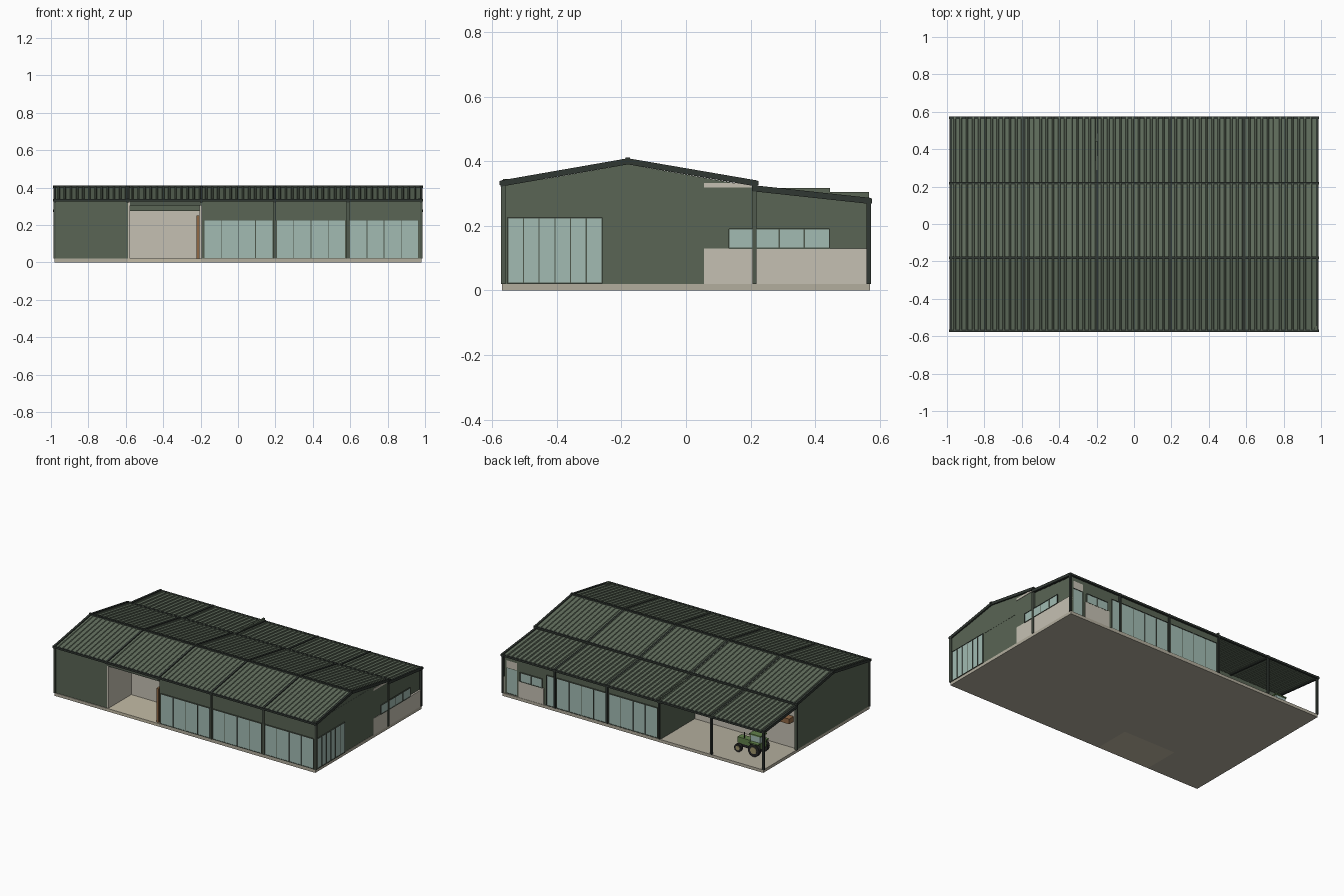
import bpy, math

if "Cube" in bpy.data.objects:
    bpy.data.objects.remove(bpy.data.objects["Cube"])

# Colours
def material(name, r, g, b):
    m = bpy.data.materials.new(name)
    m.diffuse_color = (r, g, b, 1)
    m.use_nodes = True
    m.node_tree.nodes["Principled BSDF"].inputs["Base Color"].default_value = m.diffuse_color
    return m

GREEN = material("green_cladding", .10, .13, .09)
ROOF = material("green_roof", .12, .155, .11)
DARK = material("dark_frame", .03, .038, .032)
POST = material("post_green", .08, .10, .075)
BEIGE = material("beige_wall", .56, .53, .45)
SLAB = material("concrete", .45, .42, .34)
PAVE = material("entry_floor", .55, .50, .38)
GLASS = material("glass", .36, .50, .45)
WOOD = material("wood", .28, .14, .06)
RUBBER = material("rubber", .02, .02, .02)
PAINT = material("tractor_green", .12, .22, .07)
HUB = material("wheel_hub", .35, .30, .15)


def mesh(name, verts, faces, mat):
    me = bpy.data.meshes.new(name)
    me.from_pydata(verts, [], faces)
    me.update()
    o = bpy.data.objects.new(name, me)
    me.materials.append(mat)
    bpy.context.collection.objects.link(o)
    return o


def prism(name, profile, x0, x1, mat):
    """Extrude a counter-clockwise (y, z) profile along x."""
    n = len(profile)
    v = [(x, y, z) for x in (x0, x1) for y, z in profile]
    f = [tuple(reversed(range(n))), tuple(range(n, 2 * n))]
    f += [(i, (i + 1) % n, n + (i + 1) % n, n + i) for i in range(n)]
    return mesh(name, v, f, mat)


def box(name, x0, x1, y0, y1, z0, z1, mat):
    return prism(name, [(y0, z0), (y1, z0), (y1, z1), (y0, z1)], x0, x1, mat)


def wheel(name, x, y, z, r, w, mat):
    bpy.ops.mesh.primitive_cylinder_add(vertices=20, radius=r, depth=w,
                                        location=(x, y, z), rotation=(math.pi / 2, 0, 0))
    o = bpy.context.object
    o.name = name
    o.data.materials.append(mat)


GRID = [-.98, -.588, -.196, .196, .588, .98]   # frame lines along x
RIDGE_Y, RIDGE_Z = -.18, .402
FRONT, STEP, BACK = -.575, .222, .575

# Floor slab in its zones
box("floor_slab_main", -.196, .98, -.57, .57, 0, .02, SLAB)
box("floor_slab_rear", -.98, -.196, -.32, .57, 0, .02, SLAB)
box("floor_slab_corner", -.98, -.588, -.57, -.32, 0, .02, SLAB)
box("entry_floor", -.588, -.196, -.57, -.32, 0, .02, PAVE)

# Corrugated roof slopes with framing strips
def roof(name, y0, z0, y1, z1):
    xs, ribs = [], 60
    pitch = 1.97 / ribs
    for i in range(ribs):
        x = -.985 + i * pitch
        xs += [(x, 0), (x + pitch * .62, 0), (x + pitch * .70, .005), (x + pitch * .92, .005)]
    xs.append((.985, 0))
    v = [(x, y, z + h) for y, z in ((y0, z0), (y1, z1)) for x, h in xs]
    n = len(xs)
    o = mesh(name, v, [(i, i + 1, n + i + 1, n + i) for i in range(n - 1)], ROOF)
    s = o.modifiers.new("sheet", 'SOLIDIFY')
    s.thickness, s.offset = .006, -1
    for k, x in enumerate(GRID):
        prism(f"{name}_rafter_{k}", [(y0, z0 - .012), (y1, z1 - .012), (y1, z1 + .007), (y0, z0 + .007)],
              x - .007, x + .007, DARK)


roof("front_roof", FRONT, .333, RIDGE_Y, RIDGE_Z)
roof("middle_roof", RIDGE_Y, RIDGE_Z, STEP, .333)
roof("rear_roof", .205, .319, BACK, .279)
for nm, y, z in (("front_eave", FRONT + .004, .333), ("ridge_cap", RIDGE_Y, RIDGE_Z + .003),
                 ("middle_eave", STEP - .005, .333), ("rear_eave", BACK - .006, .277)):
    box(nm, -.99, .99, y - .007, y + .007, z - .007, z + .006, DARK)

# Gable end walls
def gable(name, x0, x1, rear):
    top = .39 - .175 * (rear - RIDGE_Y)
    prism(name, [(-.566, .02), (rear, .02), (rear, top), (RIDGE_Y, .39), (-.566, .322)], x0, x1, GREEN)


gable("left_gable_wall", -.98, -.965, .213)
gable("right_gable_wall", .963, .978, .213)
prism("right_rear_wall", [(.2, .02), (.565, .02), (.565, .27), (.2, .31)], .955, .968, GREEN)
box("right_low_wall", .96, .980, .055, .565, .02, .13, BEIGE)
box("right_top_panel", .96, .981, .055, .213, .318, .332, BEIGE)
for nm, y0, y1 in (("front", -.567, -.258), ("middle", -.258, .055)):
    box(f"right_{nm}_cladding", .965, .979, y0, y1, .225, .345, GREEN)

# Glazing: pane plus frame bars, facing along x or y
def glazing(name, a0, a1, z0, z1, pos, axis, out, bars):
    d0, d1 = sorted((pos, pos + out * .004))
    e0, e1 = sorted((pos, pos + out * .007))
    def place(nm, a, b, c, d, lo, hi, m):
        if axis == 'x':
            box(nm, a, b, lo, hi, c, d, m)
        else:
            box(nm, lo, hi, a, b, c, d, m)
    place(name + "_glass", a0, a1, z0, z1, d0, d1, GLASS)
    for i in range(bars + 1):
        a = a0 + (a1 - a0) * i / bars
        place(f"{name}_mullion_{i}", a - .0018, a + .0018, z0, z1, e0, e1, POST)
    for i, z in enumerate((z0, z1)):
        place(f"{name}_rail_{i}", a0, a1, z - .002, z + .002, e0, e1, POST)


glazing("right_front_window", -.552, -.26, .022, .225, .978, 'y', 1, 6)
glazing("right_rear_window", .133, .444, .13, .19, .977, 'y', 1, 4)

# Front walls
box("front_solid_wall", -.975, -.588, -.566, -.55, .02, .33, GREEN)
box("front_glazed_wall", -.196, .975, -.563, -.55, .02, .33, GREEN)
for i, (a, b) in enumerate(((-.182, .185), (.206, .574), (.598, .964))):
    glazing(f"front_window_{i}", a, b, .022, .225, -.563, 'x', -1, 4)

# Recessed entry
box("entry_rear_wall", -.588, -.196, -.32, -.305, .02, .33, BEIGE)
box("entry_left_wall", -.588, -.578, -.566, -.305, .02, .33, BEIGE)
box("entry_right_wall", -.206, -.196, -.55, -.305, .02, .33, BEIGE)
box("entry_lintel", -.588, -.196, -.335, -.32, .275, .325, GREEN)
box("entry_header", -.588, -.196, -.566, -.55, .305, .33, POST)
box("entry_door_leaf", -.222, -.206, -.56, -.46, .02, .25, WOOD)

# Rear walls of the enclosed rooms
box("rear_glazed_wall", -.196, .86, .548, .562, .02, .272, GREEN)
box("rear_corner_header", .86, .97, .548, .562, .245, .272, GREEN)
box("rear_corner_jamb", .86, .875, .548, .562, .02, .245, GREEN)
box("rear_low_wall", .672, .86, .55, .568, .02, .13, BEIGE)
glazing("rear_small_window", .685, .85, .13, .19, .562, 'x', 1, 2)
glazing("rear_side_light", .594, .65, .022, .225, .562, 'x', 1, 1)
for i, (a, b) in enumerate(((.206, .574), (-.182, .185))):
    glazing(f"rear_window_{i}", a, b, .022, .225, .562, 'x', 1, 4)
glazing("rear_door", .875, .955, .022, .195, .555, 'x', 1, 1)
box("rear_door_panel", .875, .955, .55, .562, .197, .245, BEIGE)

# Step wall between the roofs, and the shed partition that pokes through
box("step_wall", -.97, .97, .198, .211, .29, .33, GREEN)
box("shed_rear_wall", -.967, -.196, .185, .2, .02, .31, BEIGE)
box("shed_partition", -.206, -.194, .2, .445, .02, .317, GREEN)
box("shed_partition_end", -.206, -.194, .445, .566, .02, .304, GREEN)
glazing("shed_window", -.62, -.45, .13, .19, .2, 'x', 1, 2)
box("shed_shelf", -.95, -.84, .202, .25, .20, .235, WOOD)

# Posts on the frame lines
for i, x in enumerate(GRID):
    if i != 1 and i != 2:
        box(f"front_post_{i}", x - .007, x + .007, -.573, -.558, .02, .33, POST)
    box(f"rear_post_{i}", x - .006, x + .006, .559, .573, .02, .275, DARK)
for s, nm in ((-1, "left"), (1, "right")):
    box(f"{nm}_step_post", s * .979 - .007, s * .979 + .007, .206, .219, .02, .32, POST)

# Tractor parked in the shed
TY = .39
for s, nm in ((-1, "near"), (1, "far")):
    for end, x, r, w in (("rear", -.82, .042, .024), ("front", -.70, .027, .018)):
        y = TY + s * .046
        wheel(f"tractor_{end}_tyre_{nm}", x, y, .02 + r, r, w, RUBBER)
        wheel(f"tractor_{end}_hub_{nm}", x, y, .02 + r, r * .55, w + .004, HUB)
    box(f"tractor_mudguard_{nm}", -.855, -.785, TY + s * .046 - .013, TY + s * .046 + .013, .104, .110, PAINT)
box("tractor_chassis", -.85, -.68, TY - .02, TY + .02, .045, .07, RUBBER)
prism_hood = box("tractor_hood", -.785, -.675, TY - .022, TY + .022, .065, .105, PAINT)
box("tractor_cab_base", -.855, -.775, TY - .032, TY + .032, .065, .105, PAINT)
box("tractor_cab_glass", -.85, -.78, TY - .03, TY + .03, .105, .15, GLASS)
box("tractor_cab_roof", -.857, -.772, TY - .034, TY + .034, .15, .158, PAINT)
box("tractor_exhaust", -.725, -.719, TY + .01, TY + .016, .105, .145, RUBBER)
